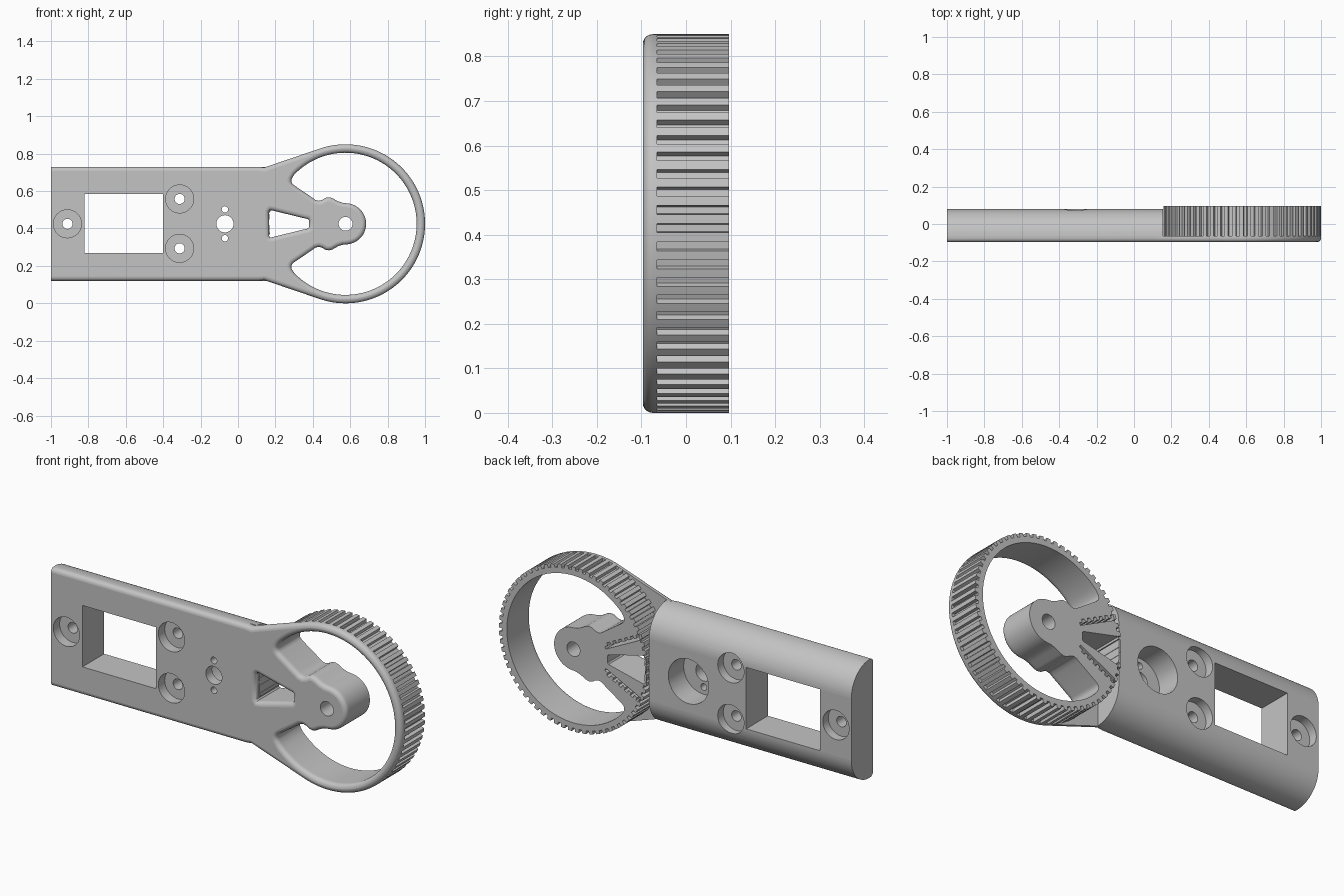
import bpy, bmesh, math
from mathutils import Matrix

if "Cube" in bpy.data.objects:
    bpy.data.objects.remove(bpy.data.objects["Cube"])

CX, CZ = 0.575, 0.425            # wheel centre
R_OUT, R_IN = 0.425, 0.38
FRONT, MID, BACK = -0.097, -0.065, 0.097
HANDLE_BACK, HANDLE_END = 0.08, 0.155

grey = bpy.data.materials.new("light grey")
grey.use_nodes = True
grey.diffuse_color = (0.55, 0.55, 0.55, 1)
grey.node_tree.nodes["Principled BSDF"].inputs["Base Color"].default_value = (0.55, 0.55, 0.55, 1)


def arc(cx, cz, r, a0, a1, n):
    angles = [math.radians(a0 + (a1 - a0) * i / n) for i in range(n + 1)]
    return [(cx + r * math.cos(a), cz + r * math.sin(a)) for a in angles]


def flip(pts):
    """Mirror points across the horizontal centre line, in reverse order."""
    return [(x, 2 * CZ - z) for x, z in reversed(pts)]


def oriented(pts, ccw):
    area = sum(a[0] * b[1] - b[0] * a[1] for a, b in zip(pts, pts[1:] + pts[:1]))
    return pts if (area > 0) == ccw else pts[::-1]


def inset(pts, d):
    """Offset a loop towards its left-hand side, mitring corners."""
    if d == 0:
        return pts
    out = []
    for i, (x, z) in enumerate(pts):
        px, pz = pts[i - 1]
        qx, qz = pts[(i + 1) % len(pts)]
        l1, l2 = math.hypot(x - px, z - pz), math.hypot(qx - x, qz - z)
        n1 = (-(z - pz) / l1, (x - px) / l1)
        n2 = (-(qz - z) / l2, (qx - x) / l2)
        k = d / max(1 + n1[0] * n2[0] + n1[1] * n2[1], 0.4)
        out.append((x + (n1[0] + n2[0]) * k, z + (n1[1] + n2[1]) * k))
    return out


def new_object(name, bm):
    bmesh.ops.recalc_face_normals(bm, faces=bm.faces)
    mesh = bpy.data.meshes.new(name)
    bm.to_mesh(mesh)
    bm.free()
    mesh.materials.append(grey)
    obj = bpy.data.objects.new(name, mesh)
    bpy.context.scene.collection.objects.link(obj)
    return obj


def prism(name, outlines, layers, place=lambda u, v, d: (u, d, v)):
    """First outline is the outside, others are holes; layers are (depth, inset)."""
    bm = bmesh.new()
    caps = ([], [])
    for k, pts in enumerate(outlines):
        pts = oriented(pts, k == 0)
        rings = [[bm.verts.new(place(u, v, d)) for u, v in inset(pts, s)] for d, s in layers]
        n = len(pts)
        for a, b in zip(rings, rings[1:]):
            for i in range(n):
                j = (i + 1) % n
                bm.faces.new((a[i], a[j], b[j], b[i]))
        for cap, ring in zip(caps, (rings[0], rings[-1])):
            cap.extend(bm.edges.get((ring[i], ring[(i + 1) % n])) for i in range(n))
    for cap in caps:
        bmesh.ops.triangle_fill(bm, edges=cap, use_beauty=True)
    return new_object(name, bm)


# Opening between the ring and the hub arm
arm_edge = [(0.288, 0.668), (0.285, 0.655), (0.288, 0.643), (0.297, 0.633),
            (0.40, 0.563), (0.415, 0.552), (0.432, 0.548), (0.448, 0.552),
            (0.468, 0.564), (0.487, 0.567), (0.505, 0.562), (0.535, 0.545), (0.56, 0.537)]
opening = (arc(CX, CZ, R_IN, -136, 136, 90) + arm_edge
           + arc(CX, CZ, 0.11, 85, -85, 28) + flip(arm_edge))

# Tapered window at the root of the arm
wedge = [(0.166, 0.49), (0.172, 0.497), (0.18, 0.497), (0.374, 0.45), (0.38, 0.443)]
wedge = wedge + flip(wedge)

# Front plate: handle face, neck and ring face, with a rounded front edge
shoulder = [(0.14, 0.726), (0.11, 0.73), (-1, 0.73)]
silhouette = arc(CX, CZ, R_OUT, -109, 109, 110) + shoulder + flip(shoulder)
ROUND = 0.022
fillet = [(FRONT + ROUND * (1 - math.cos(a)), ROUND * (1 - math.sin(a)))
          for a in (math.radians(18 * i) for i in range(5))]
front_plate = prism("front_plate", [silhouette, opening, wedge],
                    fillet + [(FRONT + ROUND, 0), (MID, 0)])
for v in front_plate.data.vertices:      # keep the handle end square
    if v.co.x < -0.95:
        v.co.x = -1

# Toothed wheel behind the plate, flattened where it meets the handle
TEETH, GROOVE = 65, 0.017
rim = []
for i in range(TEETH):
    for f, r in ((0, R_OUT), (0.25, R_OUT), (0.5, R_OUT),
                 (0.56, R_OUT - GROOVE), (0.94, R_OUT - GROOVE)):
        a = 2 * math.pi * (i + f) / TEETH
        rim.append((max(CX + r * math.cos(a), HANDLE_END + 0.002), CZ + r * math.sin(a)))

# Toothed belt slots either side of the wedge
a, b = (0.39, 0.475), (0.19, 0.575)
length = math.hypot(b[0] - a[0], b[1] - a[1])
ux, uz = (b[0] - a[0]) / length, (b[1] - a[1]) / length
slot = [(0, 0), (length, 0)]
for i in reversed(range(6)):
    slot += [(length * (i + f) / 6, h) for f, h in
             ((1, 0.028), (0.55, 0.028), (0.5, 0.013), (0.05, 0.013))]
slot.append((0, 0.013))
slot = [(a[0] + ux * s + uz * h, a[1] + uz * s - ux * h) for s, h in slot]
top_slot = [(x, z) for x, z in slot]
wheel = prism("toothed_wheel", [rim, opening, wedge, top_slot, flip(top_slot)],
              [(MID, 0), (BACK, 0)])

# Handle body with broadly rounded back
r = HANDLE_BACK - MID
section = arc(MID, 0.73 - r, r, 0, 90, 16)
handle = prism("handle_body", [section + flip(section)], [(-1, 0), (HANDLE_END, 0)],
               lambda u, v, d: (d, u, v))


# Cutters for the holes and the rectangular window
def bore(x, z, radius, y0, y1):
    bm = bmesh.new()
    bmesh.ops.create_cone(bm, cap_ends=True, segments=40, radius1=radius, radius2=radius,
                          depth=y1 - y0)
    bmesh.ops.rotate(bm, verts=bm.verts, matrix=Matrix.Rotation(math.pi / 2, 3, 'X'))
    bmesh.ops.translate(bm, verts=bm.verts, vec=(x, (y0 + y1) / 2, z))
    return new_object("hole_cutter", bm)


cutters = [bore(CX, CZ, 0.037, -0.2, 0.2),             # axle hole
           bore(-0.07, CZ, 0.046, -0.2, 0.2),          # motor shaft hole
           bore(-0.07, CZ, 0.115, -0.045, 0.2)]        # motor pocket
for side in (-1, 1):
    cutters.append(bore(-0.07, CZ + side * 0.077, 0.017, -0.2, 0.0))
for x, z in ((-0.912, CZ), (-0.312, 0.558), (-0.312, 0.294)):
    cutters += [bore(x, z, 0.027, -0.2, 0.2),
                bore(x, z, 0.075, -0.2, -0.045),
                bore(x, z, 0.075, 0.035, 0.2)]
window = [(-0.82, 0.268), (-0.4, 0.268), (-0.4, 0.585), (-0.82, 0.585)]
cutters.append(prism("window_cutter", [window], [(-0.2, 0), (0.2, 0)]))

parts = (front_plate, wheel, handle)
for obj in parts:
    for c in cutters:
        on_wheel = c is cutters[0]
        if (obj is wheel and not on_wheel) or (obj is handle and on_wheel):
            continue
        mod = obj.modifiers.new("hole", 'BOOLEAN')
        mod.operation, mod.solver, mod.object = 'DIFFERENCE', 'EXACT', c
bpy.context.view_layer.update()
graph = bpy.context.evaluated_depsgraph_get()
baked = [bpy.data.meshes.new_from_object(o.evaluated_get(graph)) for o in parts]
for obj, mesh in zip(parts, baked):
    obj.modifiers.clear()
    obj.data = mesh
    mesh.materials.clear()
    mesh.materials.append(grey)
for c in cutters:
    bpy.data.objects.remove(c)

# Smooth the rounded walls, keep the broad faces flat
bpy.ops.object.select_all(action='DESELECT')
for obj in parts:
    obj.select_set(True)
    bpy.context.view_layer.objects.active = obj
bpy.ops.object.shade_smooth_by_angle(angle=math.radians(30))
for obj in parts:
    for p in obj.data.polygons:
        p.material_index = 0
        if abs(p.normal.y) > 0.999 or abs(p.normal.x) > 0.999:
            p.use_smooth = False
